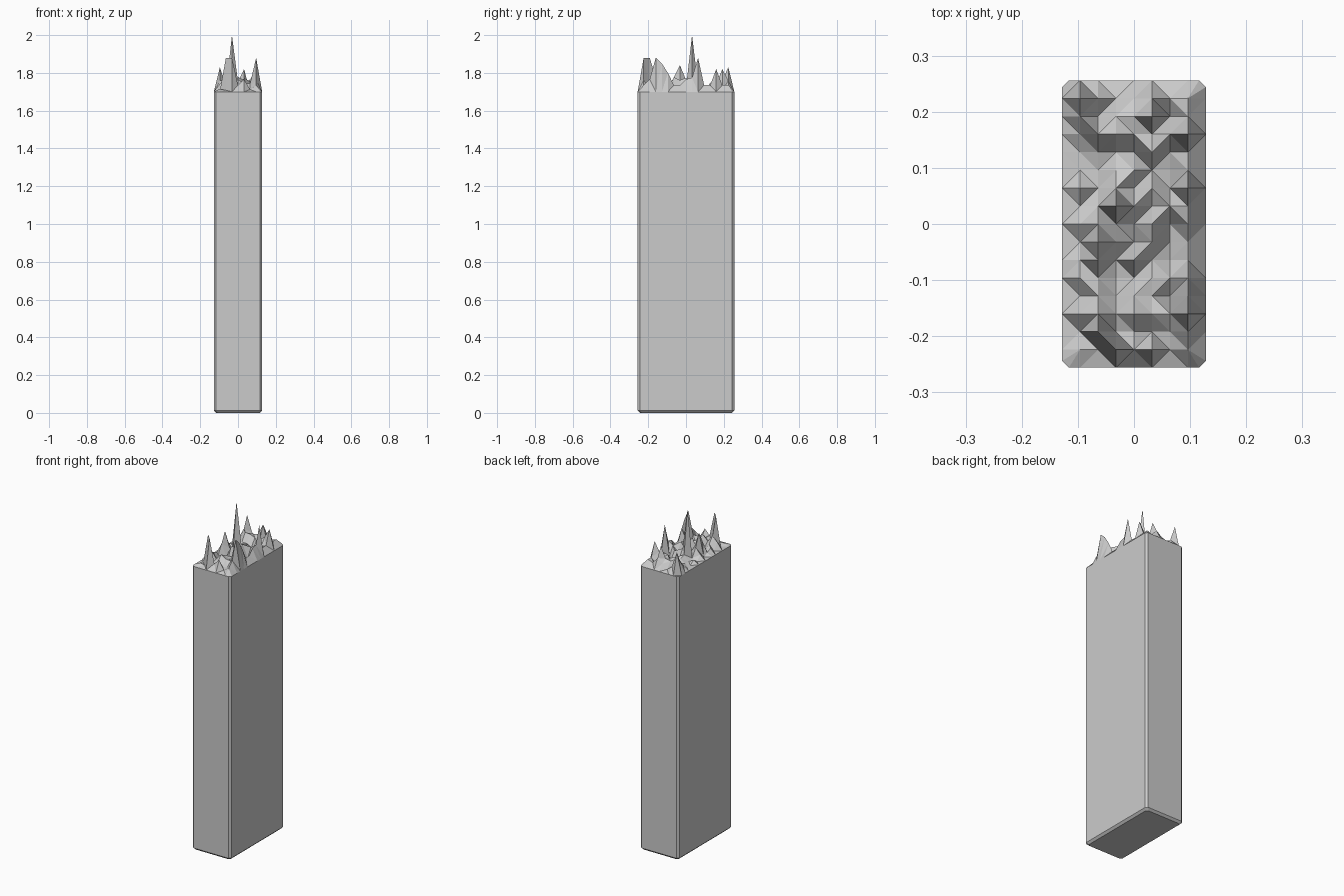
import bpy, bmesh, random
from mathutils import Vector

random.seed(7)
cube = bpy.data.objects.get("Cube")
if cube:
    bpy.data.objects.remove(cube, do_unlink=True)

# Pillar size, bevel and break-line height
HALF_X, HALF_Y, RIM, BEVEL = 0.128, 0.256, 1.7, 0.012
COLS, ROWS = 8, 16

# Tall shards on the broken top: (column, row) -> height above the rim
SHARDS = {
    (3, 9): 0.3, (2, 2): 0.18, (3, 1): 0.18, (7, 3): 0.18, (7, 4): 0.15,
    (7, 5): 0.1, (7, 10): 0.18, (7, 13): 0.12, (5, 14): 0.12,
    (1, 15): 0.13, (2, 7): 0.14,
}


def shard_height(col, row):
    if col in (0, COLS) or row in (0, ROWS):
        return 0.0
    rubble = 0.08 * random.random() ** 1.5
    if col == COLS - 1:
        rubble = max(rubble, 0.035)
    return SHARDS.get((col, row), rubble)


def make_stone():
    mat = bpy.data.materials.new("grey_stone")
    mat.use_nodes = True
    grey = (0.6, 0.6, 0.6, 1)
    mat.diffuse_color = grey
    mat.node_tree.nodes["Principled BSDF"].inputs["Base Color"].default_value = grey
    return mat


bm = bmesh.new()

# Jagged top: a grid with raised inner points
grid = [[bm.verts.new((HALF_X * (2 * c / COLS - 1), HALF_Y * (2 * r / ROWS - 1),
                       RIM + shard_height(c, r)))
         for r in range(ROWS + 1)] for c in range(COLS + 1)]
for c in range(COLS):
    for r in range(ROWS):
        bm.faces.new((grid[c][r], grid[c + 1][r], grid[c + 1][r + 1], grid[c][r + 1]))

# Chamfer the four vertical corners, then facet the top
corners = [grid[c][r] for c in (0, -1) for r in (0, -1)]
bmesh.ops.bevel(bm, geom=corners, offset=BEVEL, segments=1, affect='VERTICES')
bmesh.ops.triangulate(bm, faces=bm.faces[:], quad_method='SHORT_EDGE')


def extrude_rim(edges):
    new = bmesh.ops.extrude_edge_only(bm, edges=edges)["geom"]
    verts = [g for g in new if isinstance(g, bmesh.types.BMVert)]
    ring = [e for e in new if isinstance(e, bmesh.types.BMEdge) and e.is_boundary]
    return verts, ring


# Straight walls, bevelled foot and floor
verts, ring = extrude_rim([e for e in bm.edges if e.is_boundary])
for v in verts:
    v.co.z = BEVEL
verts, ring = extrude_rim(ring)
for v in verts:
    v.co = Vector((v.co.x * (1 - BEVEL / HALF_X), v.co.y * (1 - BEVEL / HALF_Y), 0))
bmesh.ops.edgeloop_fill(bm, edges=ring)

# Merge the flat wall strips into single faces
walls = [e for e in bm.edges if all(v.co.z < RIM + 0.001 for v in e.verts)]
bmesh.ops.dissolve_limit(bm, angle_limit=0.01, edges=walls,
                         verts=list({v for e in walls for v in e.verts}))
bmesh.ops.recalc_face_normals(bm, faces=bm.faces[:])

mesh = bpy.data.meshes.new("broken_pillar")
bm.to_mesh(mesh)
bm.free()
mesh.materials.append(make_stone())
pillar = bpy.data.objects.new("broken_pillar", mesh)
bpy.context.collection.objects.link(pillar)
